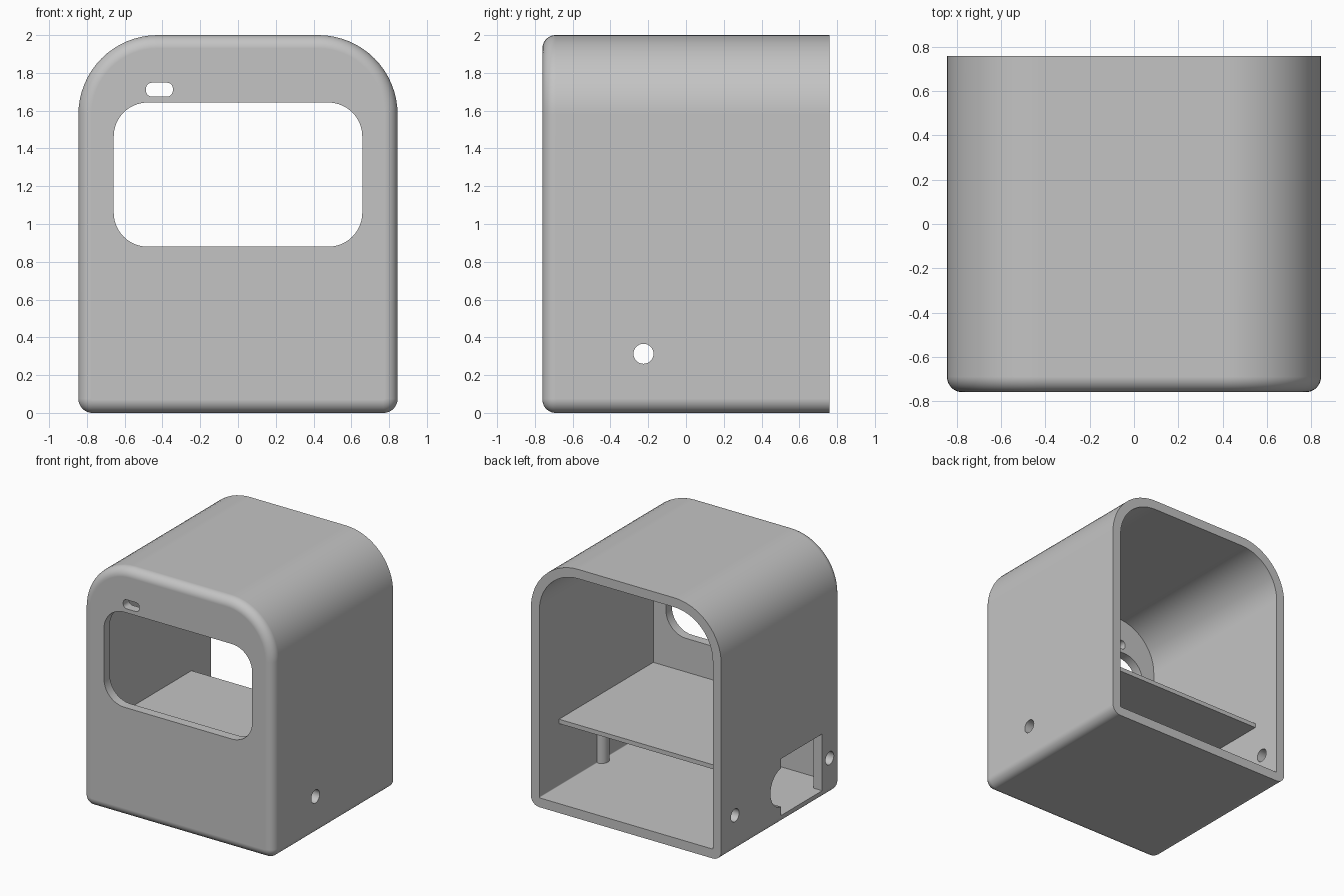
import bpy, bmesh, math
from mathutils import Matrix

if "Cube" in bpy.data.objects:
    bpy.data.objects.remove(bpy.data.objects["Cube"])

W, D, H = 0.845, 0.76, 2.0      # half width, half depth, height
WALL, FILLET = 0.075, 0.07
TOP_R, LOW_R = 0.42, 0.075

grey = bpy.data.materials.new("plain_grey")
grey.use_nodes = True
grey.diffuse_color = (0.55, 0.55, 0.55, 1)
grey.node_tree.nodes["Principled BSDF"].inputs["Base Color"].default_value = (0.55, 0.55, 0.55, 1)


def rounded_rect(x0, x1, z0, z1, low_r, top_r, seg=16):
    """Outline in the x-z plane, starting at the lower right corner."""
    pts = []
    corners = [(x1, z0, -1, 1, low_r, -90), (x1, z1, -1, -1, top_r, 0),
               (x0, z1, 1, -1, top_r, 90), (x0, z0, 1, 1, low_r, 180)]
    for x, z, sx, sz, r, start in corners:
        for i in range(seg + 1):
            a = math.radians(start + 90 * i / seg)
            pts.append((x + sx * r + r * math.cos(a), z + sz * r + r * math.sin(a)))
    return pts


def make_object(name, bm):
    bmesh.ops.remove_doubles(bm, verts=bm.verts, dist=1e-5)
    bmesh.ops.recalc_face_normals(bm, faces=bm.faces)
    mesh = bpy.data.meshes.new(name)
    bm.to_mesh(mesh)
    bm.free()
    mesh.materials.append(grey)
    ob = bpy.data.objects.new(name, mesh)
    bpy.context.collection.objects.link(ob)
    return ob


def loft(name, rings):
    """Skin a list of (outline, y) rings and cap both ends."""
    bm = bmesh.new()
    loops = [[bm.verts.new((x, y, z)) for x, z in pts] for pts, y in rings]
    for a, b in zip(loops, loops[1:]):
        for i in range(len(a)):
            j = (i + 1) % len(a)
            bm.faces.new((a[i], a[j], b[j], b[i]))
    bm.faces.new(loops[0])
    bm.faces.new(loops[-1])
    return make_object(name, bm)


def box(name, x0, x1, y0, y1, z0, z1):
    bm = bmesh.new()
    bmesh.ops.create_cube(bm, size=1)
    for v in bm.verts:
        v.co = (x0 if v.co.x < 0 else x1, y0 if v.co.y < 0 else y1, z0 if v.co.z < 0 else z1)
    return make_object(name, bm)


def cylinder(name, centre, r, length, along_x=True):
    bm = bmesh.new()
    turn = Matrix.Rotation(math.pi / 2, 4, 'Y') if along_x else Matrix()
    bmesh.ops.create_cone(bm, cap_ends=True, segments=48, radius1=r, radius2=r,
                          depth=length, matrix=Matrix.Translation(centre) @ turn)
    return make_object(name, bm)


def cut(target, cutter):
    bpy.context.view_layer.objects.active = target
    mod = target.modifiers.new("cut", 'BOOLEAN')
    mod.operation, mod.solver, mod.object = 'DIFFERENCE', 'EXACT', cutter
    bpy.ops.object.modifier_apply(modifier=mod.name)
    bpy.data.objects.remove(cutter)


def smooth(ob):
    bpy.ops.object.select_all(action='DESELECT')
    ob.select_set(True)
    bpy.context.view_layer.objects.active = ob
    bpy.ops.object.shade_smooth_by_angle(angle=math.radians(30))
    ob.modifiers.new("flat_panels", 'WEIGHTED_NORMAL').keep_sharp = True


def shell_outline(inset, low_r):
    return rounded_rect(-W + inset, W - inset, inset, H - inset, low_r, TOP_R - inset)


# Housing with a filleted front edge, hollow and open at the back
rings = []
for i in range(11):
    a = math.pi / 2 * i / 10
    inset = FILLET * (1 - math.sin(a))
    rings.append((shell_outline(inset, LOW_R - inset), -D + FILLET * (1 - math.cos(a))))
rings.append((shell_outline(0, LOW_R), D))
rings.append((shell_outline(WALL, 0.008), D))
rings.append((shell_outline(WALL, 0.008), -D + WALL))
housing = loft("housing", rings)

# Front window and small slot above it
window = rounded_rect(-0.658, 0.658, 0.88, 1.643, 0.18, 0.18)
slot = rounded_rect(-0.487, -0.345, 1.675, 1.748, 0.03, 0.03, 6)
for outline in (window, slot):
    cut(housing, loft("front_cutter", [(outline, -D - 0.1), (outline, -D + 0.2)]))

# Side holes: one on the left wall, two and a large port on the right wall
for x, y, z, r in ((W, -0.225, 0.313, 0.053), (-W, 0.585, 0.3, 0.052),
                   (-W, -0.615, 0.3, 0.052), (-W, -0.02, 0.3, 0.156)):
    cut(housing, cylinder("hole_cutter", (x, y, z), r, 0.3))
cut(housing, box("port_cutter", -W - 0.1, -W + 0.15, -0.52, 0.0, WALL, 0.53))
smooth(housing)

# Inner shelf and the post beneath it
box("shelf", -W + WALL, W - WALL, -D + WALL, 0.51, 0.575, 0.61)
post = cylinder("shelf_post", (W - WALL, -0.03, 0.325), 0.057, 0.51, along_x=False)
smooth(post)
